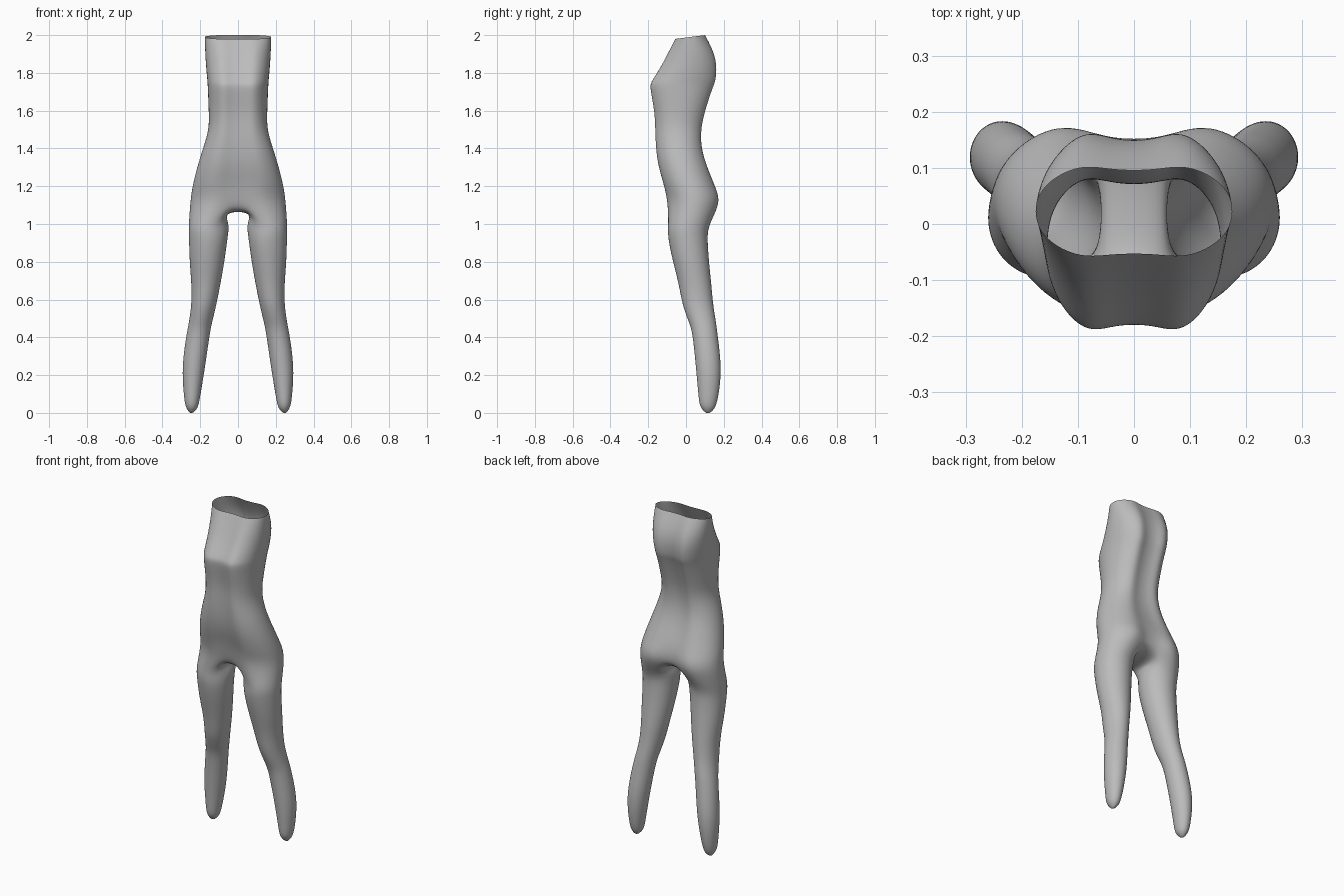
import bpy, bmesh, math

if "Cube" in bpy.data.objects:
    bpy.data.objects.remove(bpy.data.objects["Cube"])

# Torso sections: height, half width, front y, back y
TORSO = [(1.98, .175, -.055, .10), (1.91, .173, -.09, .142), (1.83, .168, -.132, .158),
         (1.76, .162, -.174, .152), (1.71, .159, -.183, .135), (1.6, .155, -.166, .10),
         (1.5, .158, -.160, .08), (1.4, .185, -.155, .083), (1.3, .215, -.14, .112),
         (1.2, .239, -.113, .15), (1.11, .252, -.095, .171)]
# Half cross-section, from front centre round the side to back centre
SECTION = [(.2, -.985), (.55, -1), (.88, -.62), (1, 0), (.88, .62), (.55, 1), (.2, .96)]
# Leg sections: height, inner x, outer x, front y, back y
LEGS = [(1.0, .05, .259, -.092, .125), (.92, .057, .259, -.09, .113), (.8, .073, .255, -.066, .12),
        (.68, .094, .247, -.037, .132), (.57, .116, .248, -.014, .143), (.48, .137, .26, .017, .157),
        (.4, .152, .274, .037, .167), (.25, .174, .292, .053, .182), (.12, .195, .288, .065, .174),
        (.05, .208, .28, .073, .160), (.018, .221, .268, .088, .145), (.002, .238, .255, .105, .127)]

bm = bmesh.new()


def loft(a, b, closed, flip):
    """Join two rings of vertices with quads."""
    n = len(a)
    for i in range(n if closed else n - 1):
        j = (i + 1) % n
        f = [a[i], b[i], b[j], a[j]]
        bm.faces.new(f[::-1] if flip else f)


# Torso: left and right half rings, joined across the centre
halves = {1: [], -1: []}
for r, (z, w, yf, yb) in enumerate(TORSO):
    last = r == len(TORSO) - 1
    for s in halves:
        ring = []
        for k, (u, v) in enumerate(SECTION):
            y = (yf + yb) / 2 + v * (yb - yf) / 2
            zz = z + (.02 * (y - yf) / (yb - yf) if r == 0 else 0)   # sloping rim
            if last and k in (0, 6):                                  # cleft above the crotch
                y, zz = (y + .004, 1.095) if k == 0 else (y - .016, 1.1)
            ring.append(bm.verts.new((s * u * w, y, zz)))
        halves[s].append(ring)
for s in halves:
    for a, b in zip(halves[s], halves[s][1:]):
        loft(a, b, False, s < 0)
for k in (0, 6):
    for r in range(len(TORSO) - 1):
        L, R = halves[-1], halves[1]
        f = [L[r][k], L[r + 1][k], R[r + 1][k], R[r][k]]
        bm.faces.new(f if k == 0 else f[::-1])

# Crotch strip, running back to front
crotch = {s: [bm.verts.new((s * .05, y, z)) for y, z in ((.095, 1.064), (.02, 1.056), (-.05, 1.06))]
          for s in halves}
strip = {s: [halves[s][-1][6]] + crotch[s] + [halves[s][-1][0]] for s in halves}
loft(strip[-1], strip[1], False, False)

# Legs: rounded rings down to closed tips
for s in halves:
    prev = halves[s][-1] + crotch[s]
    for z, xi, xo, yf, yb in LEGS:
        ring = []
        for k in range(10):
            t = math.radians(36 * (k - 3))
            x = (xi + xo) / 2 + math.cos(t) * (xo - xi) / 2
            y = (yf + yb) / 2 + math.sin(t) * (yb - yf) / 2 / math.sin(math.radians(72)) * .97
            ring.append(bm.verts.new((s * x, y, z)))
        loft(prev, ring, True, s < 0)
        prev = ring
    bm.faces.new(prev if s < 0 else prev[::-1])

bmesh.ops.recalc_face_normals(bm, faces=bm.faces)
mesh = bpy.data.meshes.new("body")
bm.to_mesh(mesh)
bm.free()
body = bpy.data.objects.new("body", mesh)
bpy.context.collection.objects.link(body)
mat = bpy.data.materials.new("plain grey")
mat.diffuse_color = (.5, .5, .5, 1)
mat.use_nodes = True
mat.node_tree.nodes["Principled BSDF"].inputs["Base Color"].default_value = mat.diffuse_color
mesh.materials.append(mat)
sub = body.modifiers.new("smooth", 'SUBSURF')
sub.levels = sub.render_levels = 3

# Push the cage outward until the smoothed surface passes through the sections
target = [v.co.copy() for v in mesh.vertices]
for _ in range(4):
    bpy.context.view_layer.update()
    ev = body.evaluated_get(bpy.context.evaluated_depsgraph_get())
    now = [ev.data.vertices[i].co.copy() for i in range(len(target))]
    for v, want, got in zip(mesh.vertices, target, now):
        v.co += (want - got) * .8
    mesh.update()
    body.update_tag()

mesh.polygons.foreach_set("use_smooth", [True] * len(mesh.polygons))
